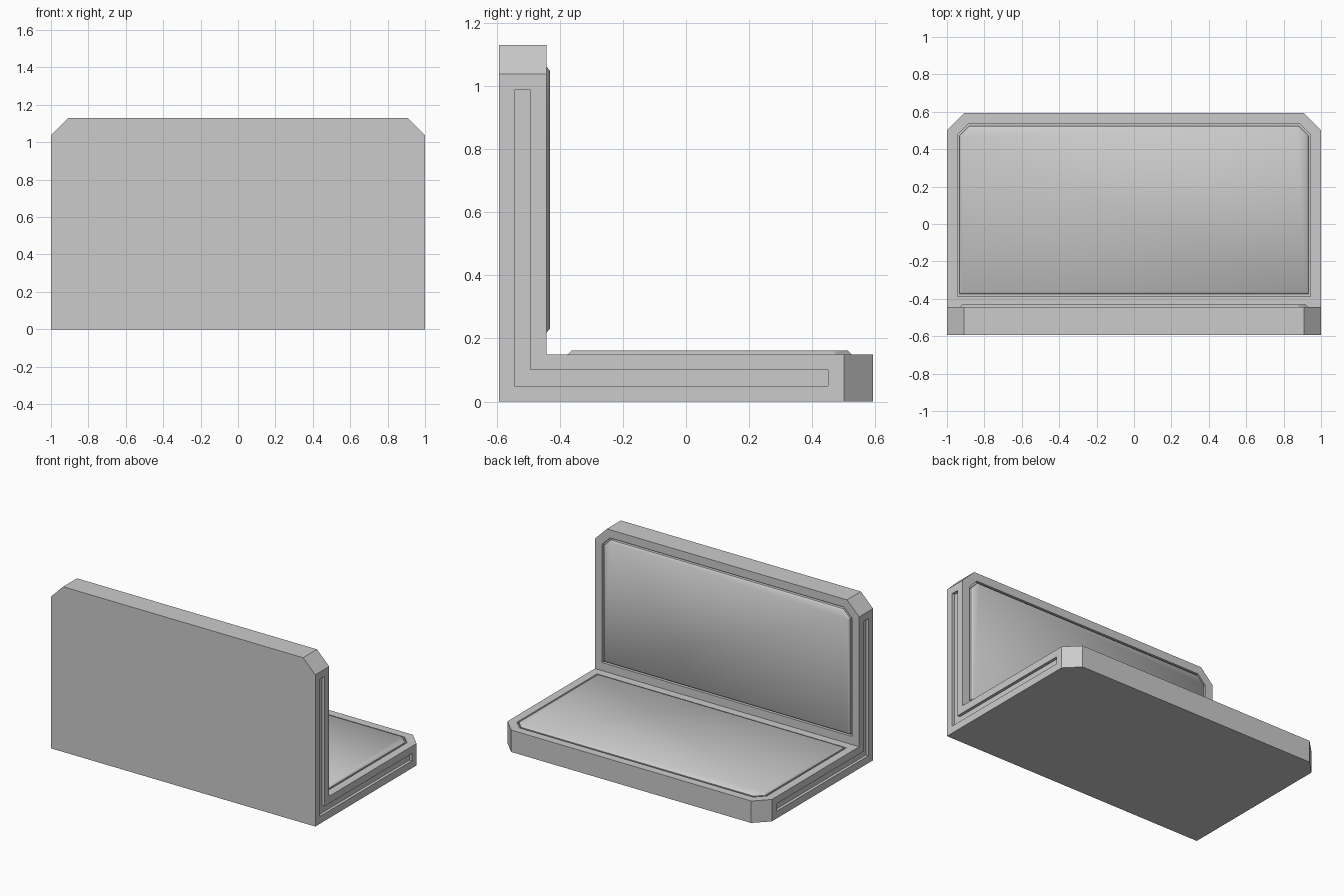
import bpy, bmesh

if "Cube" in bpy.data.objects:
    bpy.data.objects.remove(bpy.data.objects["Cube"])

HALF_W, HALF_D, HEIGHT, THICK, CHAMFER = 1.0, 0.593, 1.13, 0.15, 0.092


def make_object(name, bm):
    mesh = bpy.data.meshes.new(name)
    bm.to_mesh(mesh)
    bm.free()
    obj = bpy.data.objects.new(name, mesh)
    bpy.context.collection.objects.link(obj)
    return obj


def step(bm, face, thickness, depth):
    bmesh.ops.inset_individual(bm, faces=[face], thickness=thickness,
                               depth=depth, use_even_offset=True)


def make_pad(name, outline):
    # cushion rising out of its groove, with a sloped rim
    bm = bmesh.new()
    face = bm.faces.new([bm.verts.new(p) for p in outline])
    face.normal_update()
    step(bm, face, 0.0, 0.02)
    step(bm, face, 0.013, 0.012)
    face.smooth = True
    for edge in face.edges:
        for f in edge.link_faces:
            f.smooth = True
    # crisp edges between the individual rim faces and the groove walls
    for edge in bm.edges:
        if edge not in face.edges[:]:
            edge.smooth = False
    make_object(name, bm)


# L-shaped frame, extruded across the width
bm = bmesh.new()
back = THICK - HALF_D
profile = [(-HALF_D, 0), (HALF_D, 0), (HALF_D, THICK), (back, THICK),
           (back, HEIGHT), (-HALF_D, HEIGHT)]
side = bm.faces.new([bm.verts.new((-HALF_W, y, z)) for y, z in profile])
ext = bmesh.ops.extrude_face_region(bm, geom=[side])
for v in ext["geom"]:
    if isinstance(v, bmesh.types.BMVert):
        v.co.x = HALF_W
bmesh.ops.recalc_face_normals(bm, faces=bm.faces[:])

# clipped corners on the seat front and the backrest top
corners = []
for e in bm.edges:
    a, b = (v.co for v in e.verts)
    if abs(a.x - b.x) < 0.01:
        front = min(a.y, b.y) > HALF_D - 0.01
        top = min(a.z, b.z) > HEIGHT - 0.01
        if front or top:
            corners.append(e)
bmesh.ops.bevel(bm, geom=corners, offset=CHAMFER, segments=1,
                profile=0.5, affect='EDGES')
bm.normal_update()

# L-shaped channels in both sides
for f in [f for f in bm.faces if abs(f.normal.x) > 0.99]:
    step(bm, f, 0.05, 0.0)
    step(bm, f, 0.0, -0.02)
bm.normal_update()

# grooves around the two pads
seat = next(f for f in bm.faces if f.normal.z > 0.99
            and abs(f.calc_center_median().z - THICK) < 0.01 and f.calc_area() > 1)
rest = next(f for f in bm.faces if f.normal.y > 0.99
            and abs(f.calc_center_median().y - back) < 0.01 and f.calc_area() > 1)
outlines = []
for f in (seat, rest):
    step(bm, f, 0.056, 0.0)
    step(bm, f, 0.0, -0.02)
    step(bm, f, 0.012, 0.0)
    outlines.append([v.co.copy() for v in f.verts])
bmesh.ops.delete(bm, geom=[seat, rest], context='FACES_ONLY')
make_object("bench_frame", bm)

# pads
make_pad("seat_pad", outlines[0])
make_pad("backrest_pad", outlines[1])
